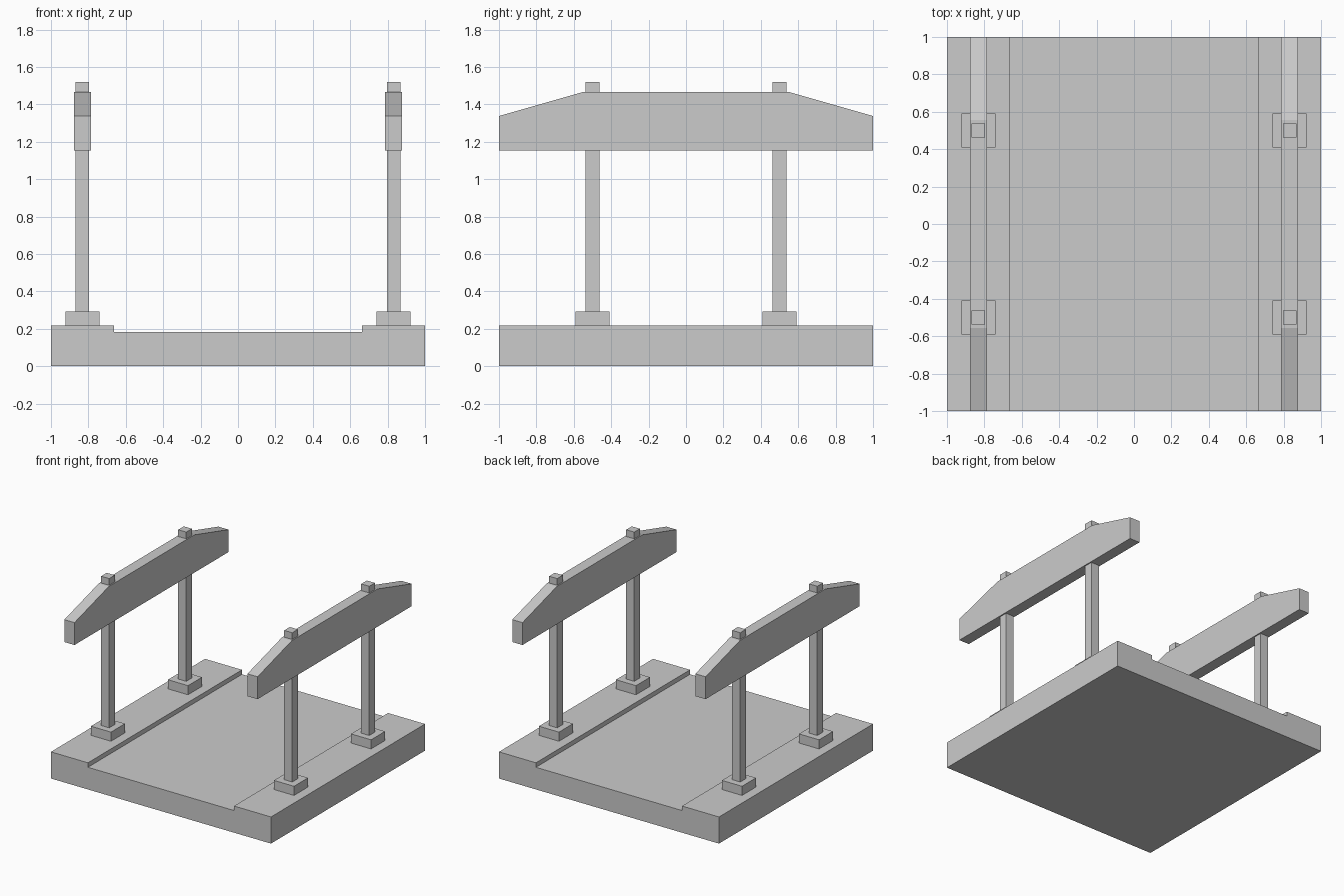
import bpy, bmesh

if "Cube" in bpy.data.objects:
    bpy.data.objects.remove(bpy.data.objects["Cube"])


def extrude_profile(name, points, offset, depth):
    """Extrude a closed outline, given as 3D points, along the depth vector."""
    bm = bmesh.new()
    face = bm.faces.new([bm.verts.new(p) for p in points])
    ext = bmesh.ops.extrude_face_region(bm, geom=[face], use_keep_orig=True)
    verts = [g for g in ext["geom"] if isinstance(g, bmesh.types.BMVert)]
    bmesh.ops.translate(bm, vec=depth, verts=verts)
    bmesh.ops.recalc_face_normals(bm, faces=bm.faces)
    mesh = bpy.data.meshes.new(name)
    bm.to_mesh(mesh)
    bm.free()
    obj = bpy.data.objects.new(name, mesh)
    obj.location = offset
    bpy.context.collection.objects.link(obj)
    return obj


def block(name, x, y, width, z0, z1):
    """Square block centred on x, y between two heights."""
    h = width / 2
    outline = [(-h, -h, 0), (h, -h, 0), (h, h, 0), (-h, h, 0)]
    return extrude_profile(name, outline, (x, y, z0), (0, 0, z1 - z0))


# Base slab with a raised kerb along each side
half = [(1, 0), (1, 0.219), (0.664, 0.219), (0.664, 0.182)]
section = half + [(-x, z) for x, z in reversed(half)]
extrude_profile("base_slab", [(x, 0, z) for x, z in section], (0, -1, 0), (0, 2, 0))

# Beam side outline, with tapered ends
half = [(1, 1.154), (1, 1.338), (0.555, 1.465)]
beam = half + [(-y, z) for y, z in reversed(half)]
beam_width = 0.092

for side, sx in (("left", -0.832), ("right", 0.832)):
    extrude_profile(f"{side}_beam", [(0, y, z) for y, z in beam],
                    (sx - beam_width / 2, 0, 0), (beam_width, 0, 0))
    # Footings and posts that rise through the beam
    for end, sy in (("front", -0.5), ("back", 0.5)):
        block(f"{side}_{end}_footing", sx, sy, 0.182, 0.219, 0.294)
        block(f"{side}_{end}_post", sx, sy, 0.073, 0.294, 1.52)
